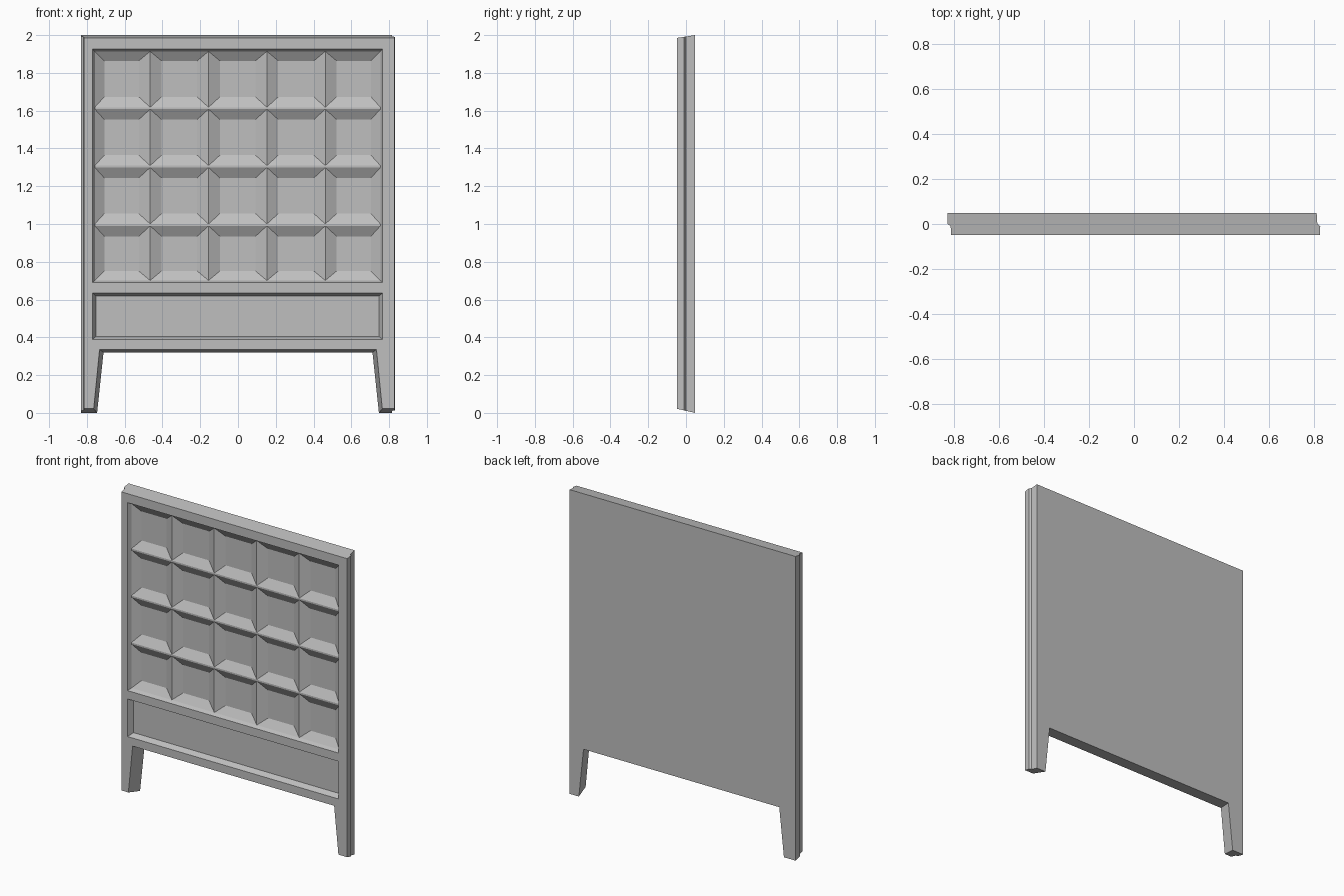
import bpy
import bmesh

default = bpy.data.objects.get("Cube")
if default:
    bpy.data.objects.remove(default, do_unlink=True)

concrete = bpy.data.materials.new("concrete_grey")
concrete.use_nodes = True
colour = (0.52, 0.52, 0.52, 1)
concrete.diffuse_color = colour
concrete.node_tree.nodes["Principled BSDF"].inputs["Base Color"].default_value = colour

FRONT, BACK = -0.048, 0.048
TRAY_Y, PIT_Y, LOWER_Y = -0.024, 0.008, -0.012

bm = bmesh.new()


def mix(a, b, t):
    return a + (b - a) * t


def outline(y, left, right):
    """Tapered slab outline with two legs at depth y."""
    t = (y - FRONT) / (BACK - FRONT)
    top, foot, rail = mix(1.985, 2, t), mix(0.022, 0, t), mix(0.335, 0.32, t)
    knee, toe = mix(0.733, 0.712, t), mix(0.764, 0.746, t)
    pts = [(left, foot), (left, top), (right, top), (right, foot),
           (toe, foot), (knee, rail), (-knee, rail), (-toe, foot)]
    return [bm.verts.new((x, y, z)) for x, z in pts]


def rect(x0, x1, z0, z1, y):
    return [bm.verts.new((x, y, z)) for x, z in
            ((x0, z0), (x0, z1), (x1, z1), (x1, z0))]


def bridge(a, b):
    n = len(a)
    return [bm.faces.new((a[i], a[(i + 1) % n], b[(i + 1) % n], b[i]))
            for i in range(n)]


def face_towards(faces, sign):
    for f in faces:
        f.normal_update()
        if f.normal.y * sign < 0:
            f.normal_flip()


# Slab body with tongue-and-groove stepped side edges
rings = [outline(FRONT, -0.815, 0.828), outline(-0.01, -0.817, 0.83),
         outline(0.0, -0.83, 0.817), outline(BACK, -0.83, 0.814)]
for a, b in zip(rings, rings[1:]):
    bridge(a, b)
face_towards([bm.faces.new(rings[-1])], 1)

# Front frame with two openings
upper = rect(-0.77, 0.766, 0.69, 1.926, FRONT)
lower = rect(-0.77, 0.766, 0.388, 0.635, FRONT)
edges = []
for loop in (rings[0], upper, lower):
    for i, v in enumerate(loop):
        w = loop[(i + 1) % len(loop)]
        edges.append(bm.edges.get((v, w)) or bm.edges.new((v, w)))
filled = bmesh.ops.triangle_fill(bm, edges=edges, use_beauty=True, normal=(0, -1, 0))
recess = [f for f in filled["geom"] if isinstance(f, bmesh.types.BMFace)]

# Plain lower recess
floor = rect(-0.751, 0.747, 0.405, 0.618, LOWER_Y)
recess += bridge(lower, floor) + [bm.faces.new(floor)]

# Upper recess: grid of sloped pits divided by ridges
xs = [-0.758, -0.465, -0.156, 0.153, 0.462, 0.754]
zs = [0.701, 0.995, 1.304, 1.613, 1.914]
recess += bridge(upper, rect(xs[0], xs[-1], zs[0], zs[-1], TRAY_Y))


def slope(values, i):
    return 0.05 if i in (0, len(values) - 1) else 0.06


HALF_RIDGE = 0.005
for z in zs[1:-1]:
    recess.append(bm.faces.new(rect(xs[0], xs[-1], z - HALF_RIDGE, z + HALF_RIDGE, TRAY_Y)))
for i in range(len(xs) - 1):
    for j in range(len(zs) - 1):
        z0 = zs[j] + (HALF_RIDGE if j > 0 else 0)
        z1 = zs[j + 1] - (HALF_RIDGE if j + 2 < len(zs) else 0)
        rim = rect(xs[i], xs[i + 1], z0, z1, TRAY_Y)
        base = rect(xs[i] + slope(xs, i), xs[i + 1] - slope(xs, i + 1),
                    zs[j] + slope(zs, j), zs[j + 1] - slope(zs, j + 1), PIT_Y)
        recess += bridge(rim, base) + [bm.faces.new(base)]
face_towards(recess, -1)

mesh = bpy.data.meshes.new("fence_panel")
bm.to_mesh(mesh)
bm.free()
mesh.materials.append(concrete)
panel = bpy.data.objects.new("fence_panel", mesh)
bpy.context.collection.objects.link(panel)
